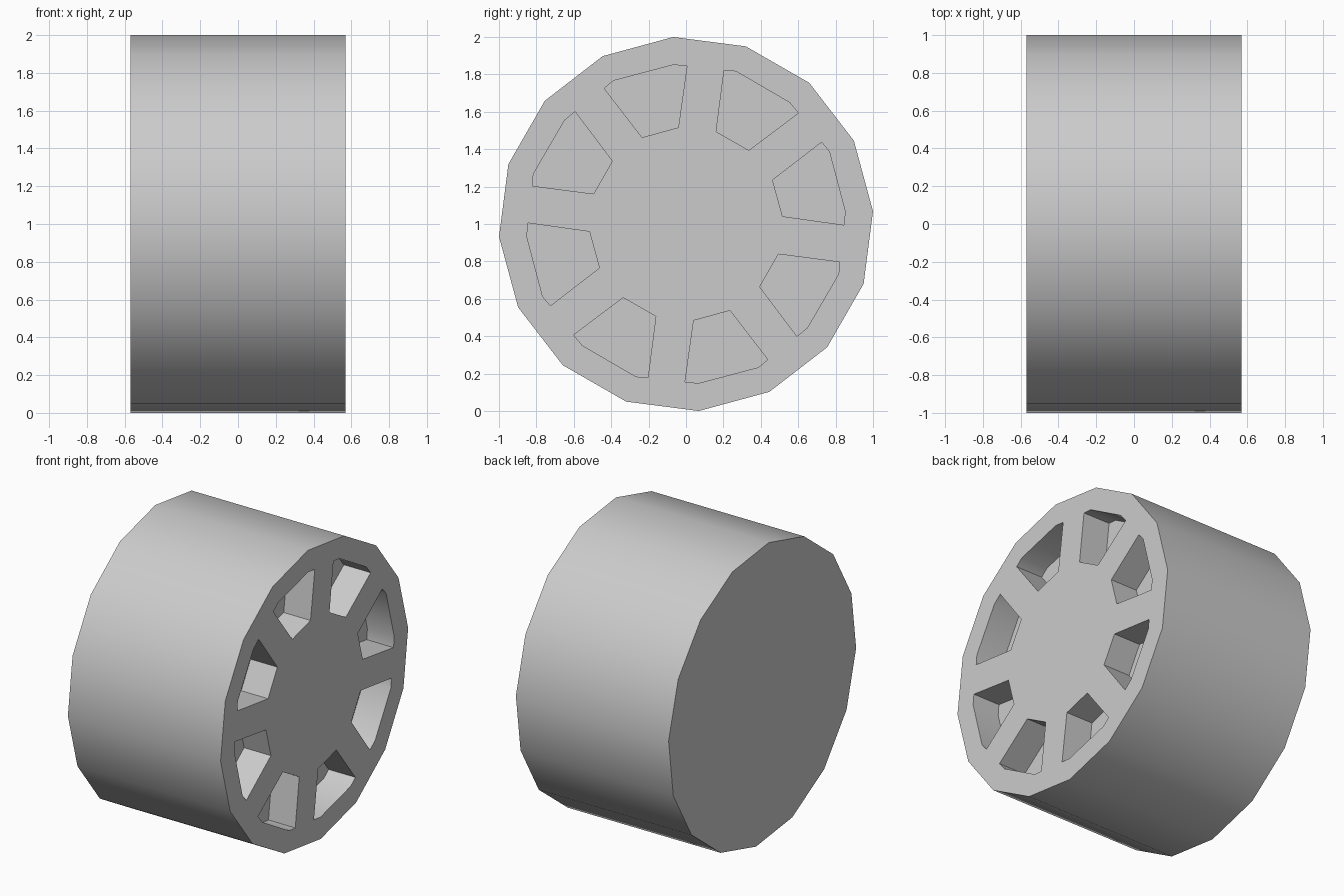
import bpy
import bmesh
from math import radians
from mathutils import Matrix, Vector

RADIUS, HALF_WIDTH, SIDES = 1.002, 0.57, 16
POCKETS, POCKET_DEPTH = 8, 0.2
TURN = radians(3.9)

cube = bpy.data.objects.get("Cube")
if cube:
    bpy.data.objects.remove(cube)

grey = bpy.data.materials.new("plain grey")
grey.use_nodes = True
grey.diffuse_color = (0.6, 0.6, 0.6, 1)
grey.node_tree.nodes["Principled BSDF"].inputs["Base Color"].default_value = grey.diffuse_color


def add_prism(bm, outline, x0, x1):
    """Extrude a (y, z) outline along x."""
    base = bm.faces.new([bm.verts.new((x0, y, z)) for y, z in outline])
    side = bmesh.ops.extrude_face_region(bm, geom=[base])["geom"]
    verts = [g for g in side if isinstance(g, bmesh.types.BMVert)]
    bmesh.ops.translate(bm, verts=verts, vec=(x1 - x0, 0, 0))


def make_object(name, bm):
    bmesh.ops.recalc_face_normals(bm, faces=bm.faces)
    mesh = bpy.data.meshes.new(name)
    bm.to_mesh(mesh)
    bm.free()
    mesh.materials.append(grey)
    obj = bpy.data.objects.new(name, mesh)
    bpy.context.collection.objects.link(obj)
    obj.location.z = 1
    return obj


def turned(point, angle):
    return Matrix.Rotation(angle, 2) @ Vector(point)


# Solid wheel drum
bm = bmesh.new()
rim = [turned((RADIUS, 0), TURN + radians(360) * i / SIDES) for i in range(SIDES)]
add_prism(bm, rim, -HALF_WIDTH, HALF_WIDTH)
wheel = make_object("wheel", bm)

# Ring of pocket cutters on the outer face
pocket = [(0.463, 0.235), (0.516, 0.041), (0.844, -0.005),
          (0.851, 0.067), (0.766, 0.388), (0.725, 0.437)]
bm = bmesh.new()
for i in range(POCKETS):
    outline = [turned(p, radians(360) * i / POCKETS) for p in pocket]
    add_prism(bm, outline, HALF_WIDTH - POCKET_DEPTH, HALF_WIDTH + 0.1)
cutter = make_object("pocket_cutter", bm)

# Cut the pockets, then drop the cutter
cut = wheel.modifiers.new("pockets", "BOOLEAN")
cut.operation, cut.solver, cut.object = "DIFFERENCE", "EXACT", cutter
bpy.ops.object.select_all(action="DESELECT")
wheel.select_set(True)
bpy.context.view_layer.objects.active = wheel
bpy.ops.object.modifier_apply(modifier=cut.name)
bpy.data.objects.remove(cutter)

# Smooth tread, crisp rims and pocket edges
bpy.ops.object.shade_smooth_by_angle(angle=radians(30))
